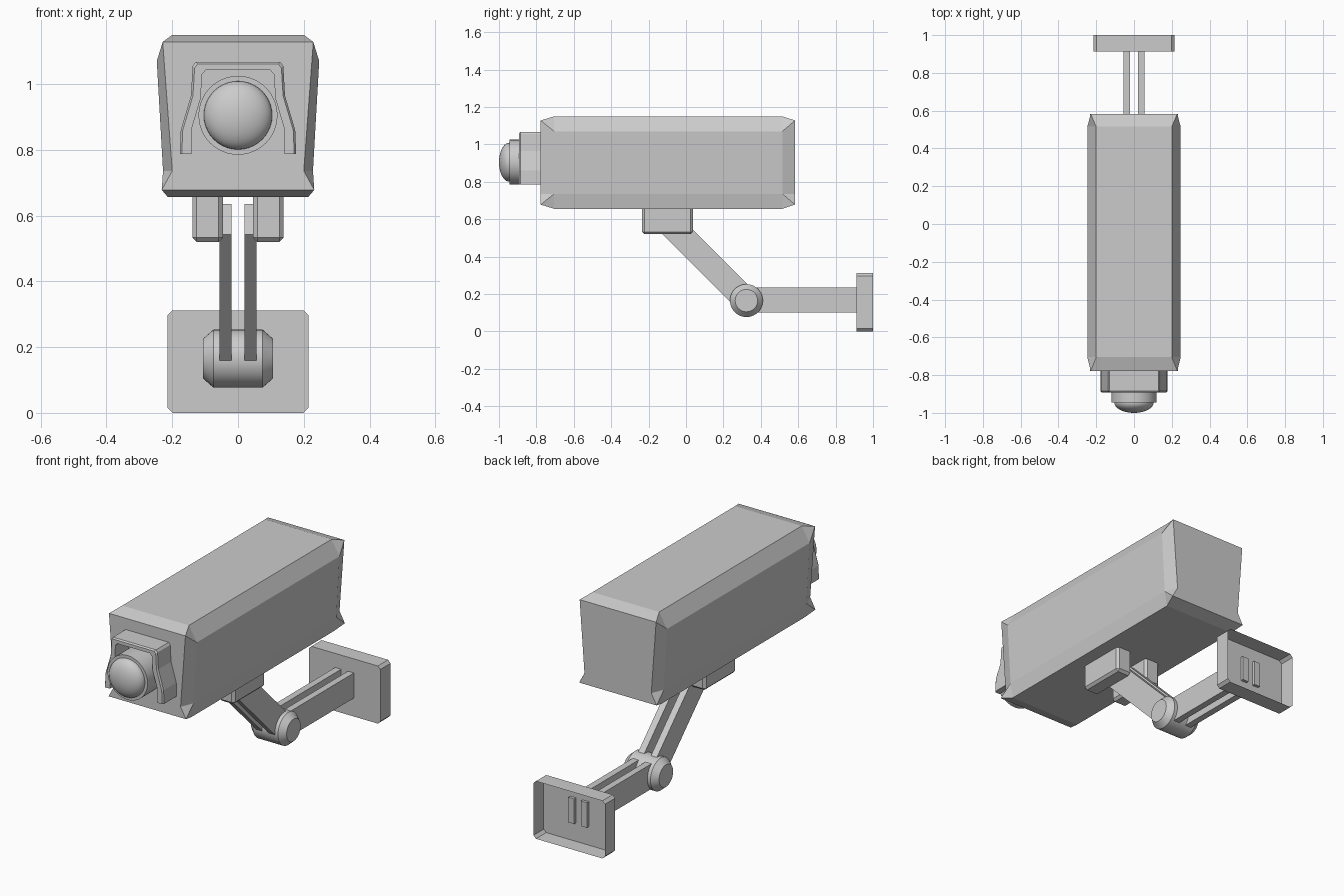
import bpy, bmesh, math
from mathutils import Vector, Matrix

if "Cube" in bpy.data.objects:
    bpy.data.objects.remove(bpy.data.objects["Cube"])


def finish(name, bm, smooth=None):
    bmesh.ops.recalc_face_normals(bm, faces=bm.faces[:])
    me = bpy.data.meshes.new(name)
    bm.to_mesh(me)
    bm.free()
    ob = bpy.data.objects.new(name, me)
    bpy.context.collection.objects.link(ob)
    if smooth:
        bpy.ops.object.select_all(action='DESELECT')
        ob.select_set(True)
        bpy.context.view_layer.objects.active = ob
        bpy.ops.object.shade_smooth_by_angle(angle=math.radians(smooth))
    return ob


def box_bm(x0, x1, y0, y1, z0, z1):
    bm = bmesh.new()
    bmesh.ops.create_cube(bm, size=1)
    for v in bm.verts:
        v.co = Vector(((x0 + x1) / 2 + v.co.x * (x1 - x0),
                       (y0 + y1) / 2 + v.co.y * (y1 - y0),
                       (z0 + z1) / 2 + v.co.z * (z1 - z0)))
    return bm


def bevel(bm, edges, w):
    bmesh.ops.bevel(bm, geom=edges, offset=w, segments=1, affect='EDGES', profile=0.5)


def lathe(name, stations, axis, centre, n=40):
    """Solid of revolution: stations are (distance along axis, radius)."""
    bm = bmesh.new()
    rings = []
    for d, r in stations:
        ring = []
        for i in range(n):
            a = math.tau * i / n
            c, s = r * math.cos(a), r * math.sin(a)
            p = (d, c, s) if axis == 'X' else (c, d, s)
            ring.append(bm.verts.new(Vector(p) + Vector(centre)))
        rings.append(ring)
    for a, b in zip(rings, rings[1:]):
        for i in range(n):
            j = (i + 1) % n
            bm.faces.new((a[i], a[j], b[j], b[i]))
    bm.faces.new(rings[0])
    bm.faces.new(rings[-1])
    return finish(name, bm, 30)


# Camera housing: long chamfered box, waisted near the bottom
bm = bmesh.new()
mid = dict(A=(0.2, 1.15), B=(0.247, 1.07), C=(0.228, 0.736), D=(0.213, 0.656))
end = dict(P=(0.229, 1.128), Q=(0.2, 0.736), R=(0.232, 0.678))
V = {}
for e, (ym, ye) in enumerate(((-0.705, -0.777), (0.515, 0.583))):
    for s in (-1, 1):
        for pts, y in ((mid, ym), (end, ye)):
            for k, (x, z) in pts.items():
                V[k, s, e] = bm.verts.new((s * x, y, z))
for s in (-1, 1):
    for a, b in ("AB", "BC", "CD"):
        bm.faces.new((V[a, s, 0], V[b, s, 0], V[b, s, 1], V[a, s, 1]))
    for e in (0, 1):
        for f in ("APB", "BPQC", "CQR", "CRD"):
            bm.faces.new([V[k, s, e] for k in f])
for k in "AD":
    bm.faces.new((V[k, -1, 0], V[k, 1, 0], V[k, 1, 1], V[k, -1, 1]))
for e in (0, 1):
    for a, b in ("AP", "DR"):
        bm.faces.new((V[a, -1, e], V[a, 1, e], V[b, 1, e], V[b, -1, e]))
    bm.faces.new([V[k, 1, e] for k in "PQR"] + [V[k, -1, e] for k in "RQP"])
finish("camera_housing", bm)

# Visor: flared arch extruded forward around the lens
outer = [(0.177, 0.787), (0.174, 0.86), (0.143, 0.965), (0.138, 1.055), (0.129, 1.067)]
inner = [(0.142, 0.787), (0.142, 0.86), (0.114, 0.955), (0.109, 1.03), (0.098, 1.043)]
bm = bmesh.new()
lay = []
for y, t in ((-0.77, 0), (-0.885, 0), (-0.893, 0.006)):
    o = [(x - t, z - (t if i > 2 else 0)) for i, (x, z) in enumerate(outer)]
    o = o + [(-x, z) for x, z in reversed(o)]
    n = inner + [(-x, z) for x, z in reversed(inner)]
    lay.append([[bm.verts.new((x, y, z)) for x, z in c] for c in (o, n)])
for l0, l1 in zip(lay, lay[1:]):
    for c in (0, 1):
        for i in range(9):
            bm.faces.new((l0[c][i], l0[c][i + 1], l1[c][i + 1], l1[c][i]))
    for i in (0, 9):
        bm.faces.new((l0[0][i], l0[1][i], l1[1][i], l1[0][i]))
for l in (lay[0], lay[-1]):
    for i in range(9):
        bm.faces.new((l[0][i], l[0][i + 1], l[1][i + 1], l[1][i]))
finish("visor", bm)

# Lens barrel and domed glass
LENS_Z = 0.905
lathe("lens_barrel", [(-0.77, 0.12), (-0.945, 0.12)], 'Y', (0, 0, LENS_Z), 48)
bm = bmesh.new()
bmesh.ops.create_uvsphere(bm, u_segments=40, v_segments=20, radius=1,
                          matrix=Matrix.Translation((0, -0.945, LENS_Z))
                          @ Matrix.Diagonal((0.104, 0.055, 0.104, 1))
                          @ Matrix.Rotation(math.pi / 2, 4, 'X'))
finish("lens_dome", bm, 40)

# Paired brackets and arms, left and right
PY, PZ = 0.323, 0.165
for s, side in ((-1, "left"), (1, "right")):
    bm = box_bm(*sorted((s * 0.046, s * 0.139)), -0.235, 0.037, 0.52, 0.665)
    bevel(bm, [e for e in bm.edges if not all(v.co.z > 0.6 for v in e.verts)], 0.013)
    finish("bracket_" + side, bm)

    xs = sorted((s * 0.02, s * 0.056))
    finish("lower_arm_" + side, box_bm(*xs, PY, 0.928, 0.1, 0.236))
    bm = box_bm(*xs, -0.6, 0, -0.066, 0.066)
    bmesh.ops.transform(bm, verts=bm.verts[:], matrix=Matrix.Translation((0, PY, PZ))
                        @ Matrix.Rotation(-math.pi / 4, 4, 'X'))
    finish("upper_arm_" + side, bm)

# Hinge joint with chamfered caps
lathe("hinge_joint", [(-0.107, 0.06), (-0.075, 0.088), (0.075, 0.088), (0.107, 0.06)],
      'X', (0, PY, PZ))

# Wall plate: shallow tray open at the back
bm = box_bm(-0.214, 0.214, 0.912, 1.0, 0.0, 0.312)
bevel(bm, [e for e in bm.edges if abs(e.verts[0].co.y - e.verts[1].co.y) > 0.05], 0.015)
bmesh.ops.delete(bm, geom=[f for f in bm.faces if f.calc_center_median().y > 0.99],
                 context='FACES_ONLY')
plate = finish("wall_plate", bm)
# An open shell can recalculate inwards: make the front panel face -y
if max(plate.data.polygons, key=lambda p: p.area).normal.y > 0:
    plate.data.flip_normals()
